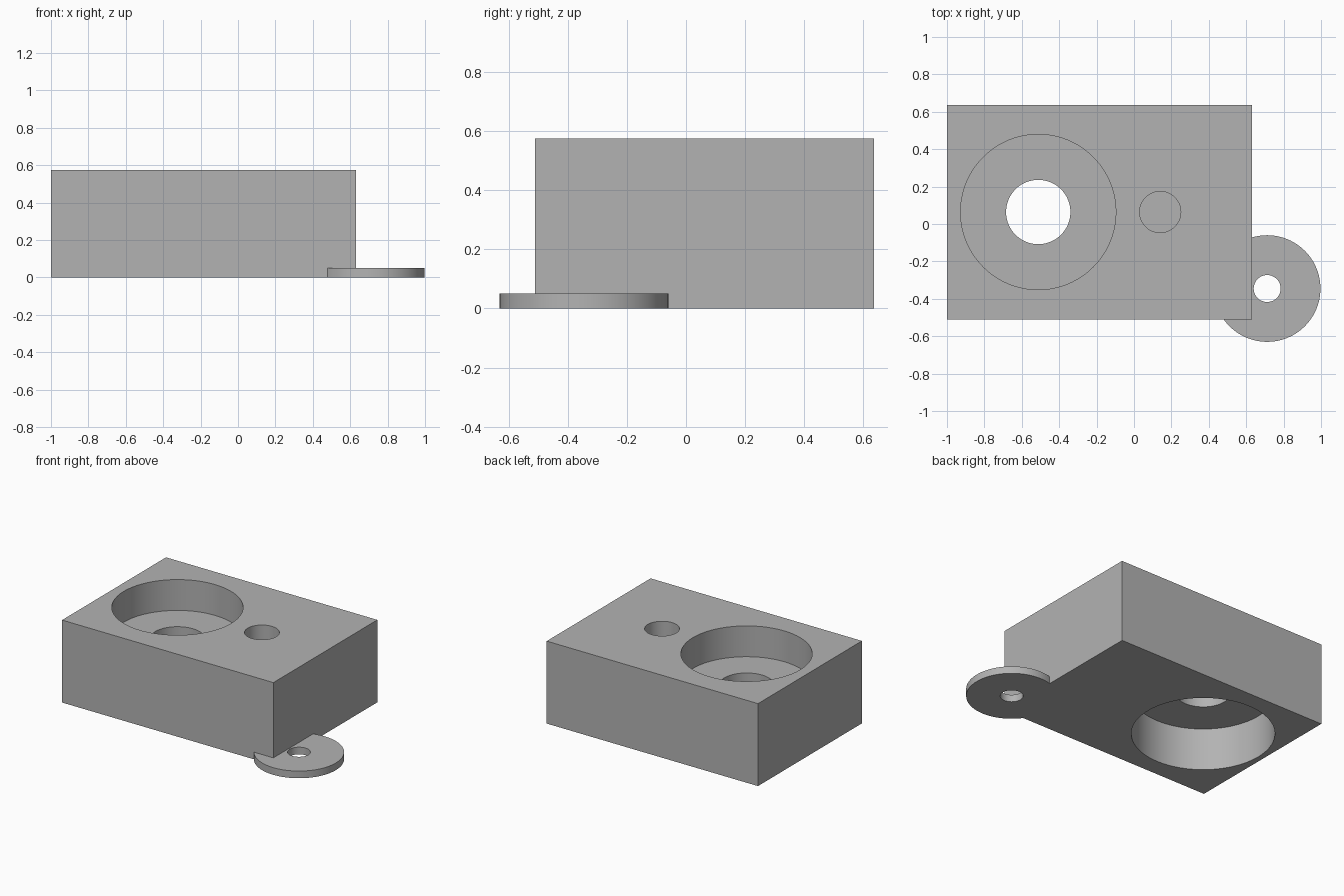
import bpy

default = bpy.data.objects.get("Cube")
if default:
    bpy.data.objects.remove(default, do_unlink=True)

grey = bpy.data.materials.new("plain grey")
grey.use_nodes = True
colour = (0.45, 0.45, 0.45, 1)
grey.diffuse_color = colour
grey.node_tree.nodes["Principled BSDF"].inputs["Base Color"].default_value = colour


def finish(name):
    obj = bpy.context.object
    obj.name = name
    obj.data.materials.append(grey)
    return obj


def cylinder(name, centre, radius, bottom, top):
    bpy.ops.mesh.primitive_cylinder_add(
        vertices=96, radius=radius, depth=top - bottom,
        location=(*centre, (bottom + top) / 2))
    return finish(name)


def combine(target, tool, operation):
    """Apply a boolean, then discard the tool body."""
    mod = target.modifiers.new(tool.name, "BOOLEAN")
    mod.operation = operation
    mod.solver = "EXACT"
    mod.object = tool
    tool.hide_render = True
    bpy.context.view_layer.objects.active = target
    bpy.ops.object.modifier_apply(modifier=mod.name)
    bpy.data.objects.remove(tool, do_unlink=True)


# Rectangular block
HEIGHT = 0.575
X0, X1, Y0, Y1 = -1.0, 0.63, -0.51, 0.635
bpy.ops.mesh.primitive_cube_add(
    size=1, location=((X0 + X1) / 2, (Y0 + Y1) / 2, HEIGHT / 2))
bpy.context.object.scale = (X1 - X0, Y1 - Y0, HEIGHT)
bpy.ops.object.transform_apply(location=True, rotation=False, scale=True)
block = finish("block_with_corner_tab")

# Thin round tab under the front corner
TAB = (0.712, -0.345)
combine(block, cylinder("corner_tab", TAB, 0.285, 0, 0.05), "UNION")

# Bores: two counterbores separated by a pierced web, a blind hole, a tab hole
BORE = (-0.512, 0.064)
holes = [
    ("top_counterbore", BORE, 0.415, 0.36, 0.7),
    ("bottom_counterbore", BORE, 0.45, -0.1, 0.294),
    ("web_hole", BORE, 0.172, 0.2, 0.45),
    ("blind_hole", (0.14, 0.064), 0.11, 0.2, 0.7),
    ("tab_hole", TAB, 0.072, -0.1, 0.2),
]
for hole in holes:
    combine(block, cylinder(*hole), "DIFFERENCE")

# Smooth round walls with crisp rims
bpy.ops.object.select_all(action="DESELECT")
block.select_set(True)
bpy.context.view_layer.objects.active = block
bpy.ops.object.shade_smooth_by_angle()
